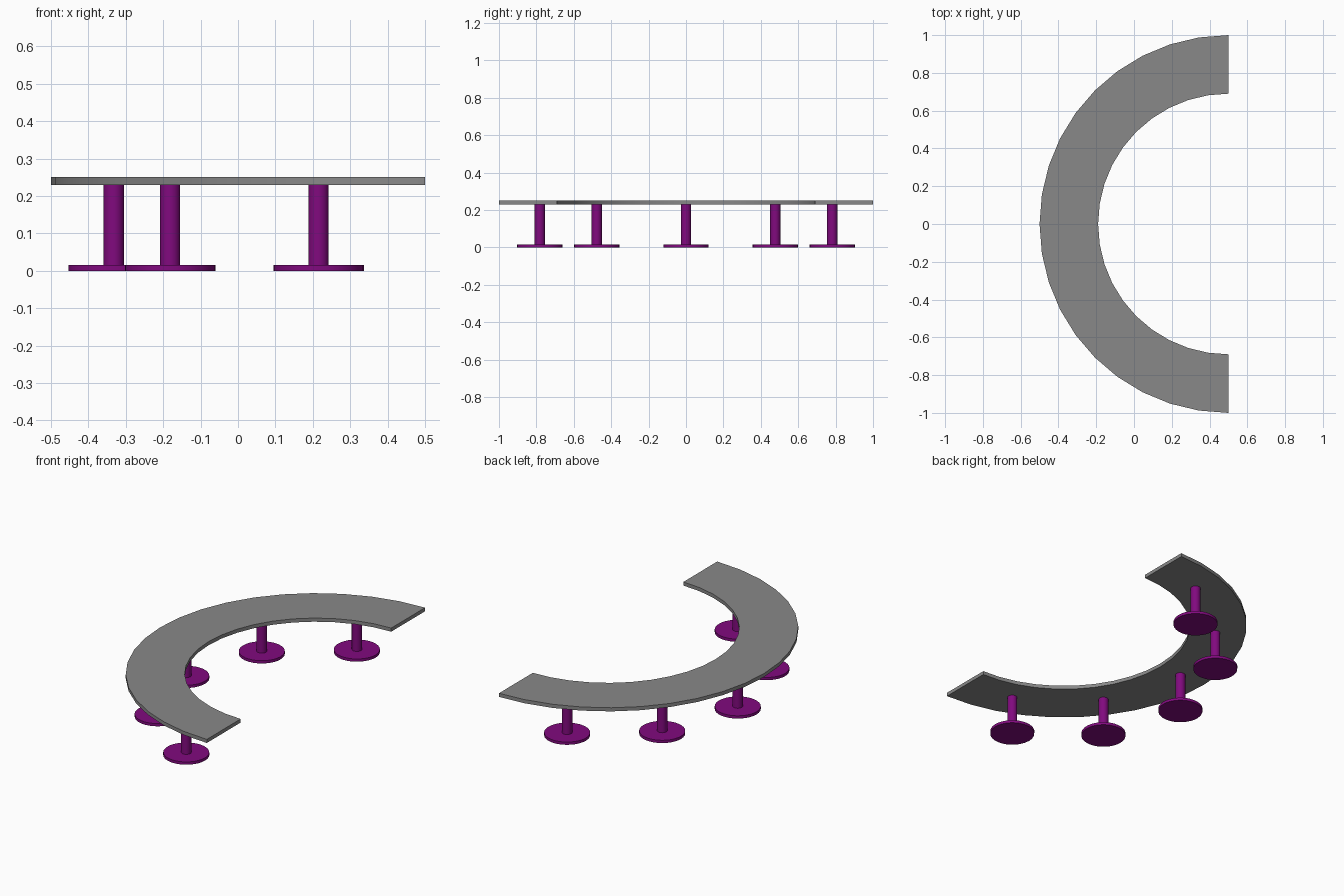
import bpy
import bmesh
from math import cos, sin, pi, radians

cube = bpy.data.objects.get("Cube")
if cube:
    bpy.data.objects.remove(cube, do_unlink=True)

CENTRE_X = 0.5          # centre of the arc
TOP_Z, THICK = 0.25, 0.021
OUTER, INNER = 1.0, 0.69
LEG_RING = 0.832


def material(name, rgb):
    m = bpy.data.materials.new(name)
    m.use_nodes = True
    m.diffuse_color = (*rgb, 1)
    bsdf = m.node_tree.nodes["Principled BSDF"]
    bsdf.inputs["Base Color"].default_value = (*rgb, 1)
    bsdf.inputs["Roughness"].default_value = 0.6
    return m


grey = material("grey", (0.25, 0.25, 0.25))
purple = material("purple", (0.22, 0.003, 0.21))


def smooth(obj):
    bpy.ops.object.select_all(action="DESELECT")
    obj.select_set(True)
    bpy.context.view_layer.objects.active = obj
    bpy.ops.object.shade_smooth_by_angle(angle=radians(30))


def cylinder(name, radius, z0, z1, x, y):
    bpy.ops.mesh.primitive_cylinder_add(
        vertices=32, radius=radius, depth=z1 - z0, location=(x, y, (z0 + z1) / 2))
    obj = bpy.context.object
    obj.name = name
    obj.data.materials.append(purple)
    smooth(obj)


# Half-ring table top: sweep a rectangular section through 180 degrees
bm = bmesh.new()
section = [bm.verts.new((CENTRE_X, r, z)) for r, z in (
    (INNER, TOP_Z - THICK), (OUTER, TOP_Z - THICK), (OUTER, TOP_Z), (INNER, TOP_Z))]
start = bm.faces.new(section)
swept = bmesh.ops.spin(bm, geom=[start], cent=(CENTRE_X, 0, 0), axis=(0, 0, 1),
                       angle=pi, steps=20, use_duplicate=False)
# Keep both end caps closed
rim = [e for e in bm.edges if e.is_boundary]
if rim:
    bmesh.ops.holes_fill(bm, edges=rim, sides=4)
bmesh.ops.recalc_face_normals(bm, faces=bm.faces)
mesh = bpy.data.meshes.new("table_top")
bm.to_mesh(mesh)
bm.free()
table_top = bpy.data.objects.new("table_top", mesh)
bpy.context.collection.objects.link(table_top)
mesh.materials.append(grey)
smooth(table_top)

# Pedestals spaced evenly under the middle of the ring
for i in range(-2, 3):
    a = radians(35 * i)
    x, y = CENTRE_X - LEG_RING * cos(a), LEG_RING * sin(a)
    cylinder(f"pedestal_base_{i + 3}", 0.121, 0, 0.016, x, y)
    cylinder(f"pedestal_column_{i + 3}", 0.027, 0.016, TOP_Z - THICK, x, y)
